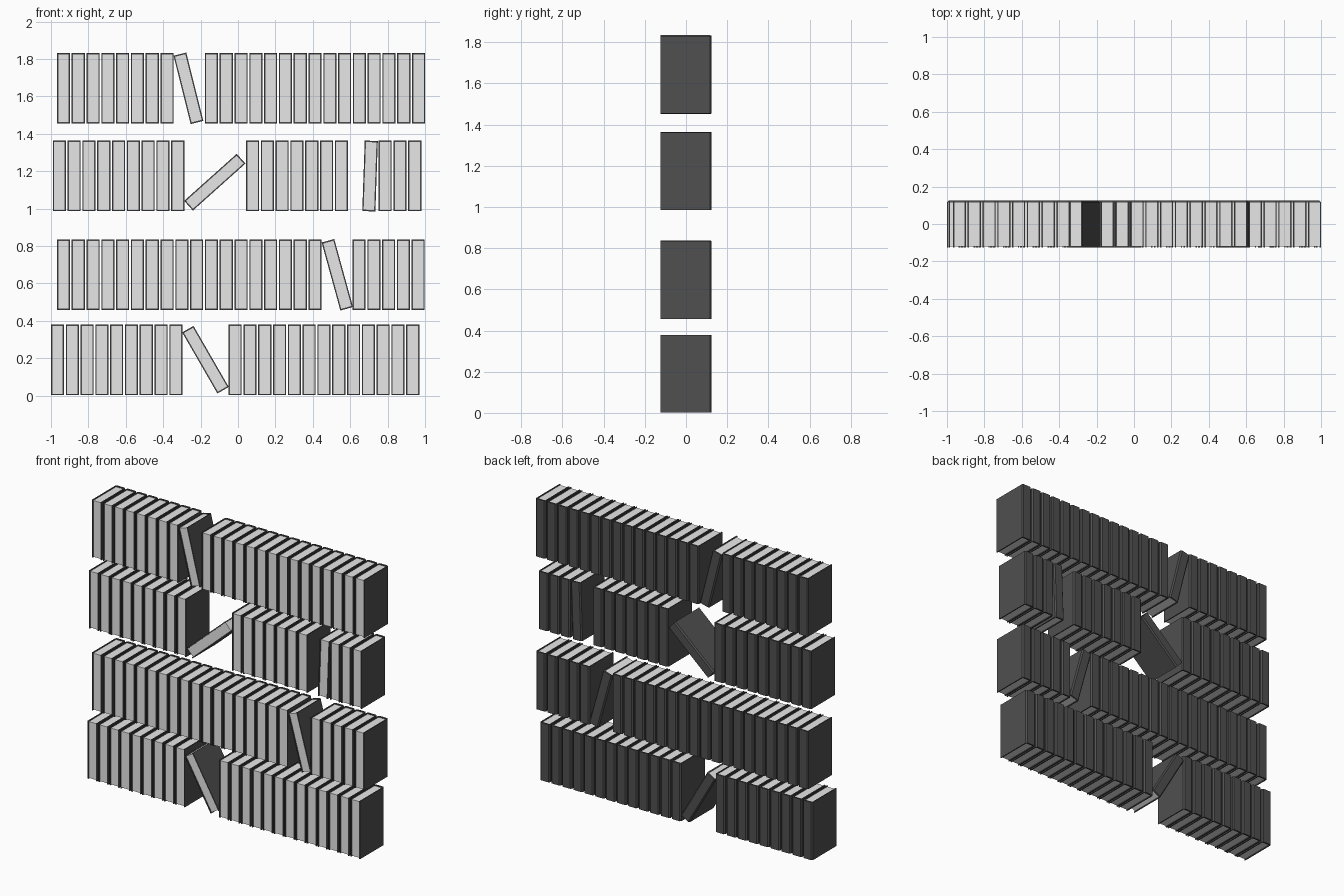
import bpy, bmesh, math

if "Cube" in bpy.data.objects:
    bpy.data.objects.remove(bpy.data.objects["Cube"])

W, D, H = 0.07, 0.25, 0.377      # book thickness, depth, height
PITCH = 0.0791                   # spacing of upright books
T = 0.007                        # cover board thickness
LIP = 0.005                      # cover overhang past the pages


def material(name, v):
    m = bpy.data.materials.new(name)
    m.diffuse_color = (v, v, v, 1)
    m.use_nodes = True
    m.node_tree.nodes["Principled BSDF"].inputs["Base Color"].default_value = m.diffuse_color
    return m


def prism(bm, profile, z0, z1, mat):
    """Extrude an outline in x, y from z0 to z1."""
    base = bm.faces.new([bm.verts.new((x, y, z0)) for x, y in profile])
    base.material_index = mat
    ext = bmesh.ops.extrude_face_region(bm, geom=[base], use_keep_orig=True)
    new = ext["geom"]
    bmesh.ops.translate(bm, verts=[g for g in new if isinstance(g, bmesh.types.BMVert)],
                        vec=(0, 0, z1 - z0))
    for f in bm.faces:
        if any(v in base.verts for v in f.verts):
            f.material_index = mat
    for g in new:
        if isinstance(g, bmesh.types.BMFace):
            g.material_index = mat


def book_mesh():
    bm = bmesh.new()
    w, d, c = W / 2, D / 2, 0.008
    # U-shaped cover, spine at the back with clipped corners
    half = [(w, -d), (w, d - c), (w - c, d)]
    inner = [(w - T, d - T - 0.004), (w - T, -d)]
    cover = (half + [(-x, y) for x, y in reversed(half)]
             + [(-x, y) for x, y in reversed(inner)] + inner)
    prism(bm, cover, -H / 2, H / 2, 0)
    # page block
    p, b = w - T, d - T - 0.004
    pages = [(-p, -d + LIP), (p, -d + LIP), (p, b), (-p, b)]
    prism(bm, pages, -H / 2 + LIP, H / 2 - LIP, 1)
    bmesh.ops.recalc_face_normals(bm, faces=bm.faces)
    me = bpy.data.meshes.new("book")
    bm.to_mesh(me)
    bm.free()
    me.materials.append(material("dark cover", 0.08))
    me.materials.append(material("pale pages", 0.8))
    return me


BOOK = book_mesh()


def place(name, x, z, lean=0):
    ob = bpy.data.objects.new(name, BOOK)
    ob.location = (x, 0, z)
    ob.rotation_euler = (0, math.radians(lean), 0)
    bpy.context.collection.objects.link(ob)


# each row: bottom height, runs of (left edge, count), leaning (x, z, degrees right)
rows = [
    (0.002, [(-1.0, 9), (-0.05, 13)], [(-0.174, 0.192, -30)]),
    (0.457, [(-0.968, 18), (0.612, 5)], [(0.531, 0.646, -15.4)]),
    (0.986, [(-0.99, 9), (0.043, 7), (0.752, 3)],
     [(-0.124, 1.141, 48.2), (0.706, 1.174, 2)]),
    (1.454, [(-0.968, 8), (-0.177, 15)], [(-0.265, 1.643, -14.1)]),
]
for r, (z, runs, leaning) in enumerate(rows, 1):
    for x0, n in runs:
        for i in range(n):
            place(f"row_{r}_book", x0 + W / 2 + i * PITCH, z + H / 2)
    for x, zc, a in leaning:
        place(f"row_{r}_leaning_book", x, zc, a)
